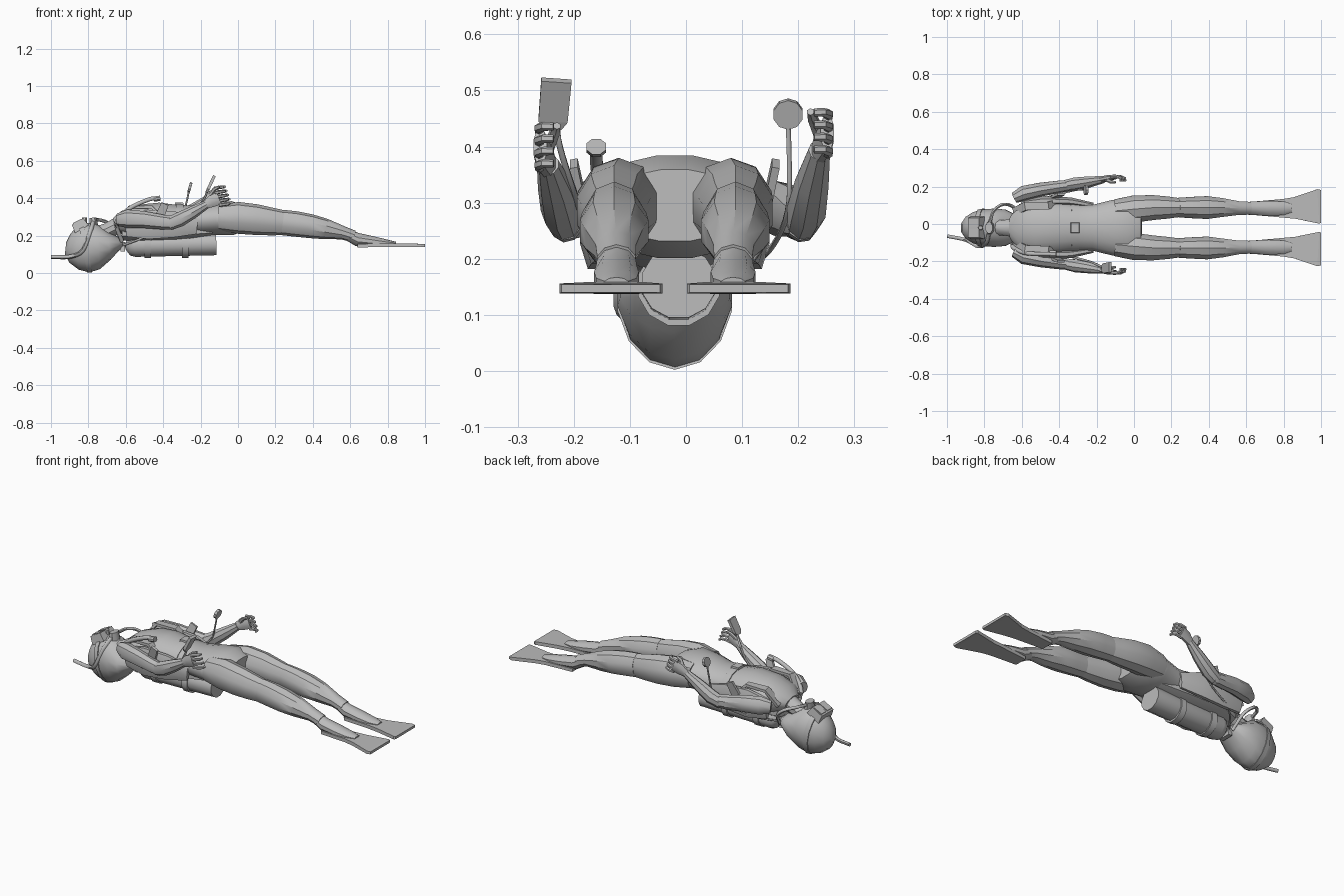
import bpy, bmesh, math
from mathutils import Vector

old = bpy.data.objects.get("Cube")
if old:
    bpy.data.objects.remove(old)

grey = bpy.data.materials.new("plain_grey")
grey.use_nodes = True
grey.diffuse_color = (0.5, 0.5, 0.5, 1)
grey.node_tree.nodes["Principled BSDF"].inputs["Base Color"].default_value = (0.5, 0.5, 0.5, 1)

MID = -0.02          # the body's mirror line in y


def loft(name, stations, n=10, box=False, smooth=35):
    """Skin rings along a path. Station: x, y, z, half width, half height."""
    pts = [Vector(s[:3]) for s in stations]
    if box:
        n = 4
    bm = bmesh.new()
    rings = []
    for i, s in enumerate(stations):
        t = (pts[min(i + 1, len(pts) - 1)] - pts[max(i - 1, 0)]).normalized()
        side = Vector((0, 1, 0))
        side = (side - t * side.dot(t)).normalized()
        up = t.cross(side)
        if up.z < 0:
            up = -up
        k = math.sqrt(2) if box else 1
        ring = []
        for j in range(n):
            a = 2 * math.pi * (j + 0.5) / n
            ring.append(bm.verts.new(pts[i] + side * (s[3] * k * math.cos(a))
                                     + up * (s[4] * k * math.sin(a))))
        rings.append(ring)
    for r, q in zip(rings, rings[1:]):
        for j in range(n):
            bm.faces.new((r[j], r[(j + 1) % n], q[(j + 1) % n], q[j]))
    bm.faces.new(rings[0])
    bm.faces.new(rings[-1])
    bmesh.ops.recalc_face_normals(bm, faces=bm.faces)
    me = bpy.data.meshes.new(name)
    bm.to_mesh(me)
    bm.free()
    me.materials.append(grey)
    ob = bpy.data.objects.new(name, me)
    bpy.context.collection.objects.link(ob)
    bpy.ops.object.select_all(action='DESELECT')
    ob.select_set(True)
    bpy.context.view_layer.objects.active = ob
    if not box:
        bpy.ops.object.shade_smooth_by_angle(angle=math.radians(smooth))
    return ob


def span(rows, y=MID):
    """Rows of x, bottom, top, half width become loft stations."""
    return [(x, y, (b + t) / 2, w, (t - b) / 2) for x, b, t, w in rows]


def hose(name, pts, r, n=6):
    # Rounded path through the given points
    v = [Vector(p) for p in pts]
    v = [v[0] * 2 - v[1]] + v + [v[-1] * 2 - v[-2]]
    out = []
    for i in range(1, len(v) - 2):
        a, b, c, d = v[i - 1:i + 3]
        for k in range(4):
            t = k / 4
            out.append(0.5 * (2 * b + (c - a) * t + (2 * a - 5 * b + 4 * c - d) * t * t
                              + (3 * b - a - 3 * c + d) * t ** 3))
    out.append(v[-2])
    return loft(name, [(*p, r, r) for p in out], n, smooth=60)


# Torso, neck and head
loft("torso", span([(-0.66, 0.215, 0.295, 0.06), (-0.61, 0.2, 0.335, 0.13),
                    (-0.52, 0.19, 0.368, 0.145), (-0.42, 0.19, 0.378, 0.14),
                    (-0.32, 0.2, 0.365, 0.125), (-0.22, 0.2, 0.362, 0.125),
                    (-0.12, 0.2, 0.378, 0.15), (-0.03, 0.2, 0.386, 0.165),
                    (0.04, 0.23, 0.36, 0.13)]), 16)
loft("neck", [(-0.76, MID, 0.2, 0.045, 0.045), (-0.7, MID, 0.225, 0.042, 0.042),
              (-0.62, MID, 0.265, 0.055, 0.045)])
head_rows = [(-0.922, 0.1, 0.165, 0.025), (-0.9, 0.055, 0.205, 0.06),
             (-0.86, 0.018, 0.245, 0.085), (-0.81, 0.002, 0.27, 0.1),
             (-0.75, 0.02, 0.268, 0.105), (-0.69, 0.07, 0.225, 0.1),
             (-0.64, 0.12, 0.195, 0.075), (-0.615, 0.14, 0.17, 0.04)]
loft("hooded_head", span(head_rows), 14)
loft("mask_strap", span([(-0.83, 0.0, 0.268, 0.099), (-0.805, 0.0, 0.277, 0.105)]), 14)

# Diving mask with two lenses and a nose pocket
loft("mask_frame", [(-0.835, MID, 0.235, 0.06, 0.042), (-0.858, MID, 0.275, 0.053, 0.035)], box=True)
for s, side in ((1, "left"), (-1, "right")):
    loft(side + "_lens", [(-0.857, MID + s * 0.027, 0.273, 0.021, 0.026),
                          (-0.860, MID + s * 0.027, 0.279, 0.021, 0.026)], box=True)
loft("nose_pocket", [(-0.825, MID, 0.25, 0.02, 0.02), (-0.82, MID, 0.297, 0.011, 0.012)], 6)

# Mouthpiece with its air hose, and the snorkel
loft("mouthpiece", [(-0.77, MID, 0.25, 0.038, 0.025), (-0.775, MID, 0.296, 0.032, 0.02)], 8)
hose("air_hose", [(-0.77, 0.01, 0.282), (-0.75, 0.07, 0.285), (-0.7, 0.105, 0.27),
                  (-0.645, 0.09, 0.22), (-0.62, 0.03, 0.14)], 0.009)
hose("snorkel", [(-0.998, -0.065, 0.086), (-0.9, -0.085, 0.087), (-0.83, -0.12, 0.12),
                 (-0.79, -0.1, 0.22), (-0.775, -0.05, 0.27)], 0.011)

# Air tank, boot, bands and valve
ty = -0.013
loft("air_tank", [(-0.6, ty, 0.152, 0.03, 0.025), (-0.575, ty, 0.15, 0.06, 0.058),
                  (-0.55, ty, 0.15, 0.068, 0.066), (-0.116, ty, 0.157, 0.068, 0.064)], 12)
for i, x in enumerate((-0.5, -0.3)):
    loft("tank_band_%d" % (i + 1), [(x, ty, 0.152, 0.075, 0.073),
                                    (x + 0.035, ty, 0.152, 0.075, 0.073)], 12)
loft("tank_valve", [(-0.635, ty, 0.148, 0.014, 0.014), (-0.59, ty, 0.15, 0.016, 0.016)], 8)
loft("valve_block", [(-0.615, ty, 0.115, 0.035, 0.012), (-0.615, ty, 0.165, 0.025, 0.012)], box=True)

# Buoyancy jacket: back pad, side wings and straps
loft("back_pad", span([(-0.62, 0.17, 0.26, 0.085), (-0.52, 0.165, 0.28, 0.125),
                       (-0.28, 0.175, 0.27, 0.115), (-0.13, 0.2, 0.25, 0.09)]), 8)
for s, side in ((1, "left"), (-1, "right")):
    loft(side + "_jacket_wing", [(-0.6, MID + s * 0.13, 0.25, 0.022, 0.06),
                                 (-0.48, MID + s * 0.145, 0.26, 0.026, 0.085),
                                 (-0.34, MID + s * 0.14, 0.26, 0.024, 0.075),
                                 (-0.22, MID + s * 0.12, 0.25, 0.015, 0.045)], 8)
    loft(side + "_shoulder_strap", [(-0.64, MID + s * 0.085, 0.27, 0.022, 0.008),
                                    (-0.58, MID + s * 0.115, 0.352, 0.022, 0.008),
                                    (-0.46, MID + s * 0.118, 0.352, 0.02, 0.008),
                                    (-0.4, MID + s * 0.14, 0.29, 0.018, 0.008)], box=True)
    loft(side + "_strap_flap", [(-0.42, MID + s * 0.165, 0.3, 0.007, 0.025),
                                (-0.39, MID + s * 0.18, 0.37, 0.007, 0.02)], box=True)
loft("belt", span([(-0.335, 0.193, 0.372, 0.131), (-0.295, 0.193, 0.369, 0.129)]), 16)
loft("belt_buckle", [(-0.315, MID, 0.36, 0.028, 0.024), (-0.315, MID, 0.378, 0.026, 0.022)], box=True)
hose("inflator_hose", [(-0.62, -0.07, 0.17), (-0.65, -0.12, 0.27), (-0.58, -0.155, 0.345),
                       (-0.48, -0.16, 0.392), (-0.43, -0.16, 0.4)], 0.012, 8)
loft("inflator_button", [(-0.45, -0.16, 0.395, 0.019, 0.015), (-0.415, -0.16, 0.4, 0.019, 0.015)], 8)

# Legs, feet and fins
for s, side in ((1, "left"), (-1, "right")):
    c = MID + s * 0.108
    loft(side + "_thigh", [(-0.1, MID + s * 0.09, 0.295, 0.065, 0.07),
                           (0.0, MID + s * 0.1, 0.295, 0.076, 0.085),
                           (0.1, c, 0.285, 0.07, 0.082), (0.18, c, 0.275, 0.062, 0.074),
                           (0.25, c, 0.268, 0.052, 0.066)], 10)
    loft(side + "_calf", [(0.24, c, 0.27, 0.055, 0.068), (0.31, c, 0.262, 0.06, 0.068),
                          (0.39, c, 0.25, 0.064, 0.064), (0.47, c, 0.235, 0.053, 0.055),
                          (0.56, c - s * 0.003, 0.215, 0.038, 0.036),
                          (0.62, c - s * 0.004, 0.195, 0.036, 0.032)], 10)
    f = MID + s * 0.104
    loft(side + "_foot", [(0.585, f, 0.205, 0.034, 0.03), (0.64, f, 0.178, 0.038, 0.036),
                          (0.72, f, 0.168, 0.042, 0.029), (0.8, f, 0.16, 0.038, 0.018),
                          (0.845, f, 0.157, 0.022, 0.01)], 10)
    loft(side + "_fin", [(0.64, f, 0.146, 0.036, 0.009), (0.8, f, 0.149, 0.05, 0.01),
                         (0.86, f + s * 0.002, 0.148, 0.058, 0.01),
                         (0.985, MID + s * 0.114, 0.147, 0.092, 0.009),
                         (0.999, MID + s * 0.114, 0.147, 0.088, 0.007)], box=True)

# Arms and curled hands
for s, side, lift in ((1, "left", 0.025), (-1, "right", 0.0)):
    def y(v):
        return s * v + (0 if s > 0 else -0.008)
    loft(side + "_upper_arm", [(-0.64, y(0.14), 0.285, 0.03, 0.035),
                               (-0.59, y(0.165), 0.29, 0.042, 0.05),
                               (-0.5, y(0.185), 0.285, 0.038, 0.046),
                               (-0.4, y(0.2), 0.272, 0.034, 0.04),
                               (-0.34, y(0.208), 0.268, 0.03, 0.036)], 9)
    loft(side + "_forearm", [(-0.37, y(0.205), 0.262, 0.03, 0.036),
                             (-0.31, y(0.215), 0.287, 0.036, 0.04),
                             (-0.24, y(0.225), 0.325 + lift / 2, 0.031, 0.034),
                             (-0.165, y(0.238), 0.368 + lift, 0.02, 0.022)], 9)
    loft(side + "_palm", [(-0.175, y(0.238), 0.363 + lift, 0.017, 0.022),
                          (-0.14, y(0.245), 0.384 + lift, 0.017, 0.035),
                          (-0.1, y(0.252), 0.4 + lift, 0.013, 0.037)], 8)
    for i in range(4):
        z = 0.362 + lift + i * 0.022
        x = -0.102 - i * 0.008
        loft("%s_finger_%d" % (side, i + 1),
             [(x, y(0.253), z, 0.009, 0.009), (x + 0.032, y(0.254), z + 0.005, 0.009, 0.009),
              (x + 0.053, y(0.245), z + 0.008, 0.008, 0.008),
              (x + 0.056, y(0.228), z + 0.008, 0.007, 0.007)], 6)
    loft(side + "_thumb", [(-0.15, y(0.238), 0.395 + lift, 0.011, 0.011),
                           (-0.125, y(0.226), 0.425 + lift, 0.01, 0.01),
                           (-0.1, y(0.222), 0.437 + lift, 0.007, 0.007)], 6)

# Round gauge on the left, flat console on the right
hose("gauge_hose", [(-0.61, 0.02, 0.15), (-0.52, 0.12, 0.19), (-0.38, 0.165, 0.24),
                    (-0.3, 0.183, 0.3), (-0.275, 0.184, 0.38), (-0.262, 0.182, 0.44)], 0.005)
loft("round_gauge", [(-0.264, 0.182, 0.46, 0.027, 0.027), (-0.25, 0.182, 0.456, 0.027, 0.027)], 10)
hose("console_hose", [(-0.61, -0.04, 0.15), (-0.5, -0.14, 0.19), (-0.36, -0.17, 0.24),
                      (-0.24, -0.2, 0.32), (-0.18, -0.225, 0.4), (-0.165, -0.23, 0.44)], 0.006)
loft("console", [(-0.168, -0.236, 0.432, 0.014, 0.007), (-0.16, -0.237, 0.447, 0.026, 0.008),
                 (-0.127, -0.231, 0.518, 0.027, 0.008)], box=True)
